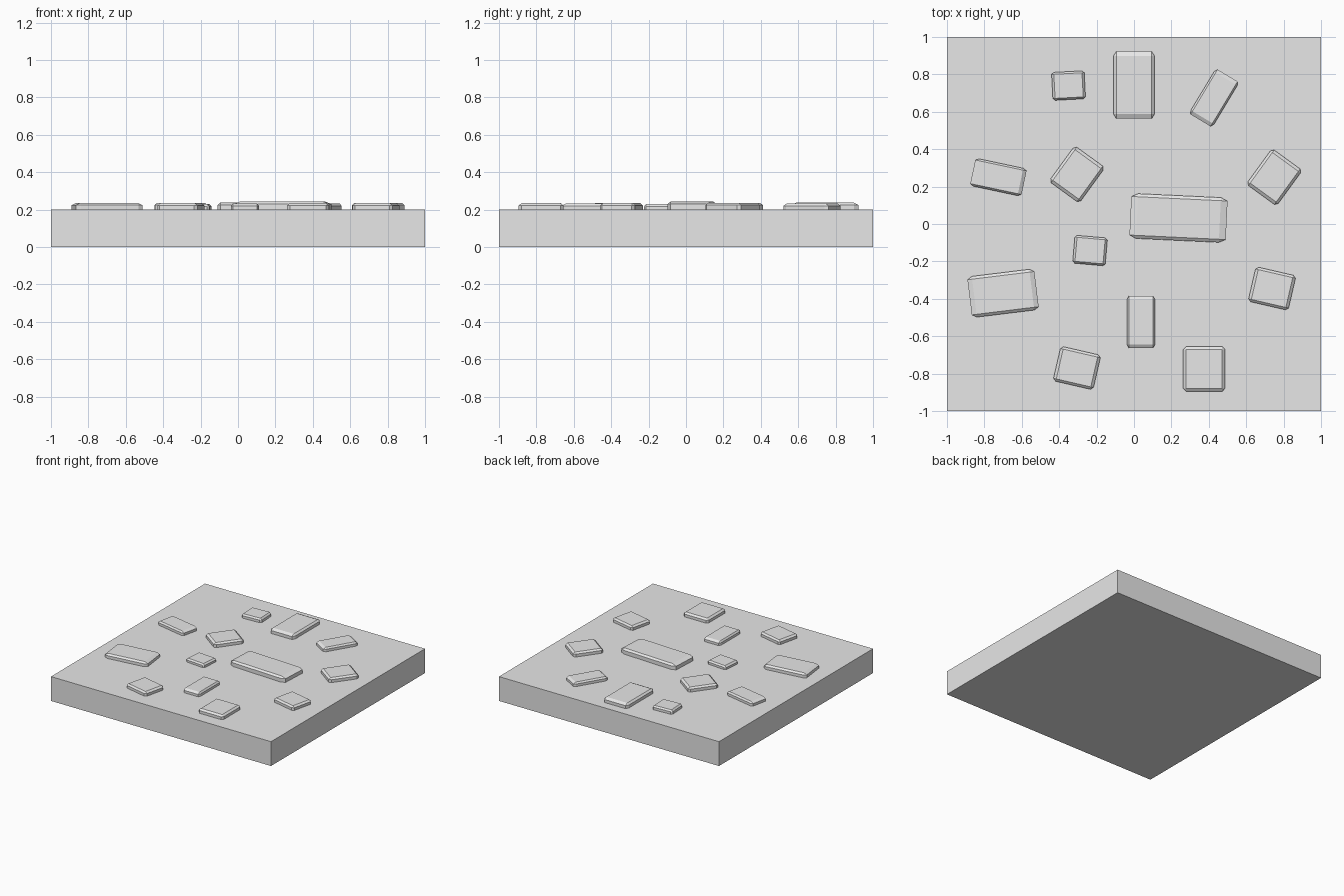
import bpy
import bmesh
from math import radians
from mathutils import Matrix

cube = bpy.data.objects.get("Cube")
if cube:
    bpy.data.objects.remove(cube, do_unlink=True)

# One stone grey for everything
grey = bpy.data.materials.new("stone_grey")
grey.use_nodes = True
colour = (0.8, 0.8, 0.8, 1)
grey.diffuse_color = colour
grey.node_tree.nodes["Principled BSDF"].inputs["Base Color"].default_value = colour


def block(name, size, centre, turn=0, chamfer=0):
    """Box whose chamfer is cut before scaling, so it stretches with the size."""
    bm = bmesh.new()
    bmesh.ops.create_cube(bm, size=1)
    if chamfer:
        bmesh.ops.bevel(bm, geom=bm.edges[:], offset=chamfer, segments=1,
                        affect='EDGES')
    bmesh.ops.scale(bm, vec=size, verts=bm.verts)
    mesh = bpy.data.meshes.new(name)
    bm.to_mesh(mesh)
    bm.free()
    mesh.materials.append(grey)
    obj = bpy.data.objects.new(name, mesh)
    obj.matrix_world = (Matrix.Translation(centre)
                        @ Matrix.Rotation(radians(turn), 4, 'Z'))
    bpy.context.collection.objects.link(obj)
    return obj


# Square ground slab
SLAB = 0.2
block("ground_slab", (2, 2, SLAB), (0, 0, SLAB / 2))

# Paving stones half sunk in the slab: x, y, width, depth, turn, height above slab
stones = [
    (-0.35, 0.74, 0.175, 0.15, 3, 0.033),
    (0, 0.743, 0.22, 0.36, 0, 0.037),
    (0.428, 0.674, 0.145, 0.28, -31, 0.033),
    (-0.725, 0.25, 0.28, 0.15, -12, 0.033),
    (-0.305, 0.265, 0.2, 0.235, -36, 0.036),
    (0.75, 0.25, 0.2, 0.235, -36, 0.036),
    (0.238, 0.032, 0.515, 0.24, -2.7, 0.043),
    (-0.235, -0.142, 0.175, 0.15, -5, 0.03),
    (-0.7, -0.37, 0.36, 0.22, 7, 0.036),
    (0.738, -0.345, 0.22, 0.19, -13, 0.034),
    (0.037, -0.524, 0.15, 0.28, 0, 0.032),
    (-0.305, -0.77, 0.22, 0.19, -13, 0.034),
    (0.375, -0.775, 0.225, 0.24, 0, 0.035),
]
THICK = 0.18
for i, (x, y, w, d, turn, rise) in enumerate(stones, 1):
    block(f"paving_stone_{i}", (w, d, THICK), (x, y, SLAB + rise - THICK / 2),
          turn, chamfer=0.07)
